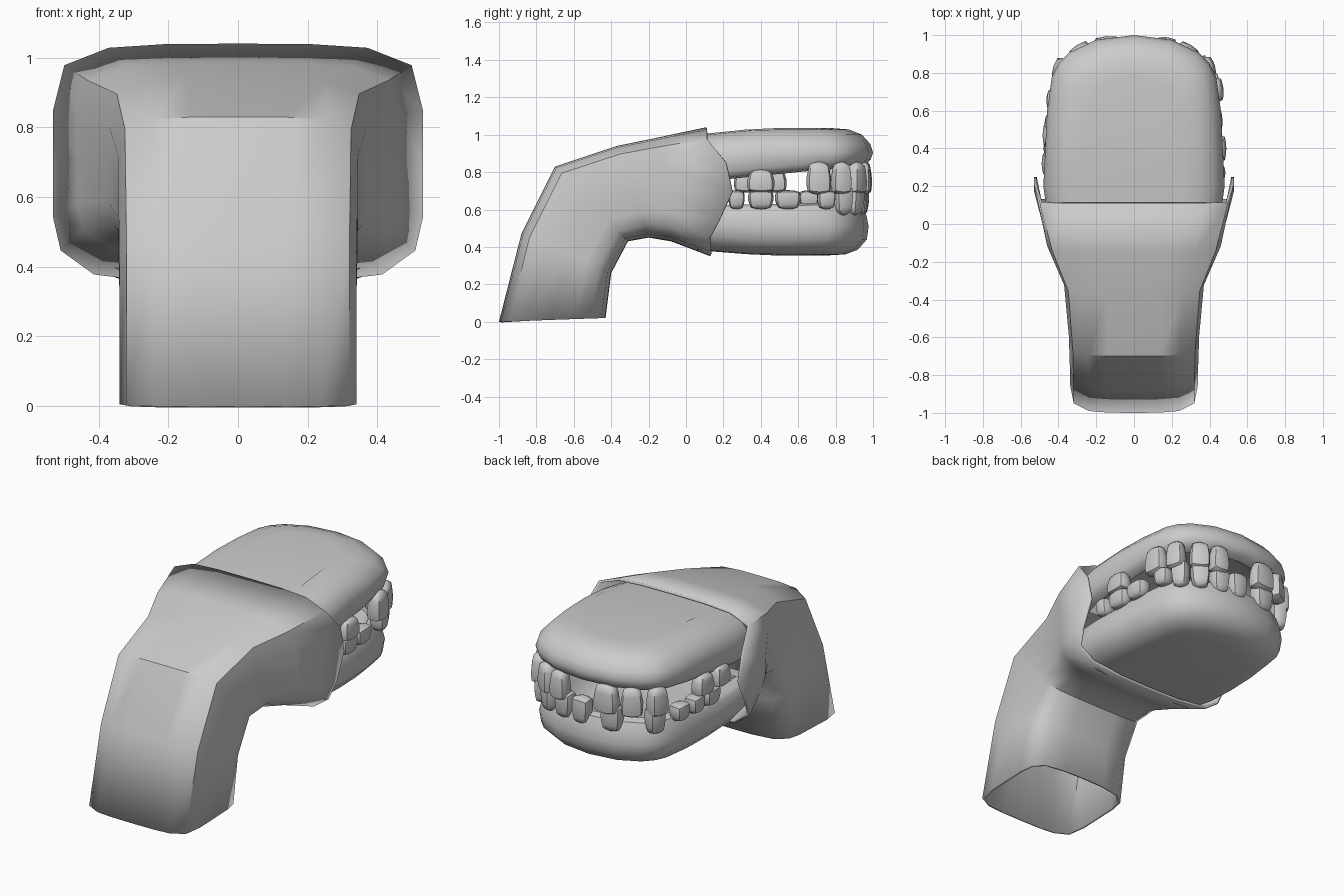
import bpy, bmesh, math
from mathutils import Vector

if "Cube" in bpy.data.objects:
    bpy.data.objects.remove(bpy.data.objects["Cube"])

grey = bpy.data.materials.new("plain_grey")
grey.use_nodes = True
GREY = (0.6, 0.6, 0.6, 1)
grey.diffuse_color = GREY
grey.node_tree.nodes["Principled BSDF"].inputs["Base Color"].default_value = GREY


def finish(name, bm, angle):
    """Turn a bmesh into a smooth-shaded object with the grey material."""
    bmesh.ops.recalc_face_normals(bm, faces=bm.faces)
    mesh = bpy.data.meshes.new(name)
    bm.to_mesh(mesh)
    bm.free()
    mesh.materials.append(grey)
    ob = bpy.data.objects.new(name, mesh)
    bpy.context.collection.objects.link(ob)
    bpy.ops.object.select_all(action="DESELECT")
    ob.select_set(True)
    bpy.context.view_layer.objects.active = ob
    bpy.ops.object.shade_smooth_by_angle(angle=math.radians(angle))
    return ob


def loft(rings, caps):
    """Skin closed rings of points, optionally closing both ends."""
    bm = bmesh.new()
    loops = [[bm.verts.new(p) for p in ring] for ring in rings]
    n = len(loops[0])
    for a, b in zip(loops, loops[1:]):
        for i in range(n):
            j = (i + 1) % n
            bm.faces.new((a[i], a[j], b[j], b[i]))
    if caps:
        bm.faces.new(loops[0])
        bm.faces.new(loops[-1])
    return bm


# Sleeve: bent open tube that widens into a mouth with curved side lips
half = [(0, 1), (.4, .995), (.7, .965), (.94, .82), (1, .45), (1, 0),
        (1, -.45), (.96, -.72), (.78, -.92), (.4, -.99), (0, -1)]
section = half + [(-a, b) for a, b in half[-2:0:-1]]
# top y, top z, bottom y, bottom z, half width, side lip
stations = [(-1, 0, -.43, .02, .34, 0), (-.88, .47, -.40, .26, .34, 0),
            (-.70, .83, -.31, .43, .345, 0), (-.37, .94, -.2, .45, .37, 0),
            (-.15, .985, -.08, .43, .46, .02), (.11, 1.04, .13, .35, .53, .13)]
rings = []
for ty, tz, by, bz, w, lip in stations:
    top, bottom = Vector((0, ty, tz)), Vector((0, by, bz))
    ring = []
    for a, b in section:
        p = bottom.lerp(top, (b + 1) / 2)
        forward = lip * max(0, 1 - 2 * (b - .1) ** 2)
        ring.append((a * w, p.y + forward, p.z))
    rings.append(ring)
sleeve = finish("sleeve", loft(rings, False), 40)
wall = sleeve.modifiers.new("wall", "SOLIDIFY")
wall.thickness = .015
wall.offset = -1

# Jaws: stacked copies of one rounded outline, hollowed towards the bite
BACK = .06
side = [(.46, BACK), (.48, .2), (.47, .4), (.46, .6), (.435, .78),
        (.40, .85), (.34, .91), (.2, .975), (0, 1)]
outline = side + [(-x, y) for x, y in side[-2::-1]]


def jaw(name, layers, reach, slope, dip):
    """Layers are (inset, z, share of slope) listed from skin to mouth cavity."""
    rings = []
    for inset, z, share in layers:
        ring = []
        for x, y in outline:
            px = x * (1 - inset / .48) * reach
            py = BACK + (y - BACK) * (1 - inset / .95) * reach
            drop = dip * max(0, .4 - py) * (1 - share)
            ring.append((px, py, z + slope * share * (py - .5) - drop))
        rings.append(ring)
    return finish(name, loft(rings, True), 50)


jaw("upper_jaw", [(.22, 1.035, 0), (.13, 1.028, 0), (.06, 1.0, 0), (.015, .95, 0),
                  (0, .89, .3), (.012, .83, .8), (.03, .80, 1), (.08, .79, 1),
                  (.12, .85, .5), (.19, .91, 0)], 1, .1, .1)
jaw("lower_jaw", [(.22, .355, 0), (.13, .36, 0), (.06, .385, 0), (.01, .44, 0),
                  (0, .51, 0), (.015, .58, 0), (.035, .62, 1), (.08, .63, 1),
                  (.12, .57, 0), (.19, .50, 0)], .975, .02, -.08)


# Teeth: rounded crowns turned to face outward along the gum
def tooth(name, x, y, width, z_gum, z_tip):
    bm = bmesh.new()
    bmesh.ops.create_cube(bm, size=2)
    bmesh.ops.subdivide_edges(bm, edges=bm.edges, cuts=3, use_grid_fill=True)
    nx = math.copysign((abs(x) / .47) ** 3 / .47, x)
    ny = (y / .97) ** 6 / .97
    out = Vector((nx, ny, 0)).normalized()
    along = Vector((-out.y, out.x, 0))
    mid, tall = (z_gum + z_tip) / 2, (z_tip - z_gum) / 2
    for v in bm.verts:
        p = v.co.copy()
        rounded = p.lerp(p.normalized() * 1.15, .6)
        neck = .9 + .1 * rounded.z
        pos = (along * rounded.x * width / 2 * neck + out * rounded.y * .045 * neck)
        v.co = Vector((x, y, mid + rounded.z * tall)) + pos
    finish(name, bm, 50)


upper = [(.445, .40, .15), (.43, .71, .135), (.385, .83, .11), (.28, .91, .12),
         (.17, .945, .11), (-.14, .95, .15), (-.28, .91, .125), (-.385, .82, .12),
         (-.44, .47, .14), (-.445, .32, .13)]
lower = [(.44, .27, .09), (.435, .40, .14), (.425, .545, .14), (.41, .75, .10),
         (.36, .84, .10), (.27, .90, .11), (.15, .925, .11), (.03, .935, .11),
         (-.16, .925, .13), (-.37, .82, .11), (-.42, .66, .11), (-.43, .53, .11),
         (-.435, .40, .13)]
for i, (x, y, w) in enumerate(upper):
    front = y > .6
    tooth(f"upper_tooth_{i + 1}", x, y, w, .85 if front else .81, .685 if front else .695)
for i, (x, y, w) in enumerate(lower):
    front = y > .78
    tooth(f"lower_tooth_{i + 1}", x, y, w, .575 if front else .605, .725 if front else .70)
